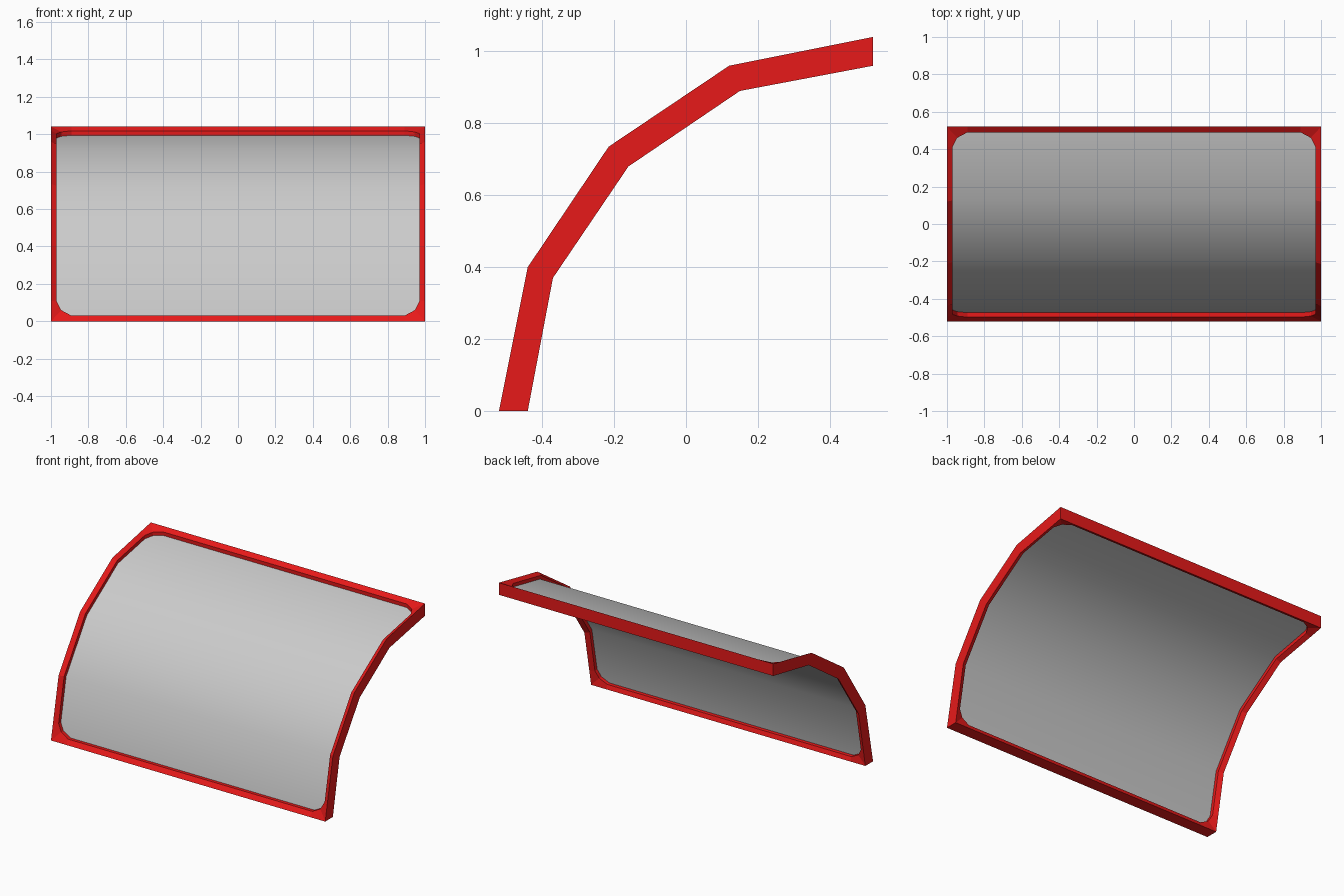
import bpy, bmesh
from mathutils import Vector

if "Cube" in bpy.data.objects:
    bpy.data.objects.remove(bpy.data.objects["Cube"])

# Side profile (y, z): outer and inner skin of the bent frame
OUTER = [(-.52, 0), (-.44, .40), (-.215, .735), (.12, .96), (.52, 1.04)]
INNER = [(-.44, 0), (-.37, .37), (-.16, .68), (.15, .89), (.52, .96)]


def bend(x, s, t):
    """Point at width x, s segments up the profile, t through the thickness."""
    i = min(int(s), 3)
    o = Vector(OUTER[i]).lerp(Vector(OUTER[i + 1]), s - i)
    n = Vector(INNER[i]).lerp(Vector(INNER[i + 1]), s - i)
    p = o.lerp(n, t)
    return (x, p.x, p.y)


def finish(name, bm, color=None):
    bmesh.ops.recalc_face_normals(bm, faces=bm.faces)
    me = bpy.data.meshes.new(name)
    bm.to_mesh(me)
    bm.free()
    ob = bpy.data.objects.new(name, me)
    bpy.context.collection.objects.link(ob)
    if color:
        mat = bpy.data.materials.new(name + "_paint")
        mat.diffuse_color = color
        mat.use_nodes = True
        mat.node_tree.nodes["Principled BSDF"].inputs["Base Color"].default_value = mat.diffuse_color
        me.materials.append(mat)
    return ob


def full_loop(quarter_side):
    """Right side from bottom to top, then mirrored down the left side."""
    return quarter_side + [(-x, s) for x, s in reversed(quarter_side)]


# Frame: rim outline and clipped-corner opening, bridged through the thickness
rim = full_loop([(.89, 0), (1, 0), (1, .27), (1, 1), (1, 2), (1, 3),
                 (1, 3.73), (1, 4), (.89, 4)])
hole = full_loop([(.89, .075), (.945, .15), (.97, .27), (.97, 1), (.97, 2), (.97, 3),
                  (.97, 3.73), (.945, 3.85), (.89, 3.925)])
bm = bmesh.new()
rings = [[bm.verts.new(bend(x, s, t)) for x, s in loop]
         for loop, t in ((rim, 0), (hole, .2), (hole, .8), (rim, 1))]
count = len(rim)
for r in range(4):
    a, b = rings[r], rings[(r + 1) % 4]
    for i in range(count):
        j = (i + 1) % count
        bm.faces.new((a[i], a[j], b[j], b[i]))
finish("frame", bm, (.8, .01, .01, 1))

# Curved pane: one smooth sheet in the middle of the frame thickness
bm = bmesh.new()
rows = [[bm.verts.new(bend(x, s, .5)) for x in (-.975, .975)]
        for s in (.065, 1, 2, 3, 3.935)]
for a, b in zip(rows, rows[1:]):
    bm.faces.new((a[0], a[1], b[1], b[0])).smooth = True
finish("pane", bm)
